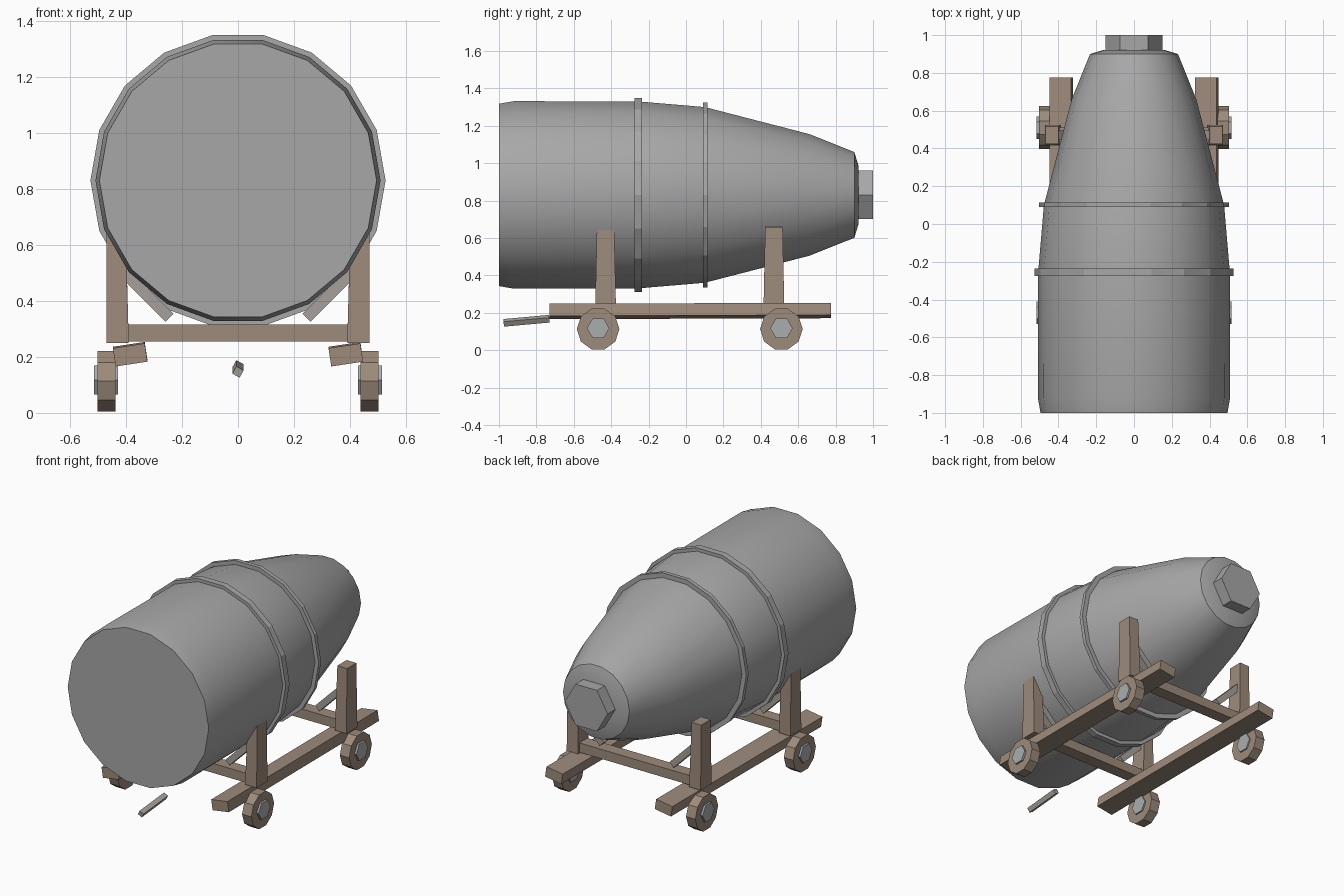
import bpy, bmesh, math
from mathutils import Vector, Matrix

cube = bpy.data.objects.get("Cube")
if cube:
    bpy.data.objects.remove(cube, do_unlink=True)

AXIS_Z = 0.83  # height of the barrel axis


def material(name, rgb):
    m = bpy.data.materials.new(name)
    m.use_nodes = True
    m.diffuse_color = (*rgb, 1)
    m.node_tree.nodes["Principled BSDF"].inputs["Base Color"].default_value = (*rgb, 1)
    return m


steel = material("steel grey", (0.39, 0.39, 0.39))
wood = material("weathered wood", (0.34, 0.26, 0.20))
hub_metal = material("hub metal", (0.40, 0.42, 0.43))
bar_metal = material("pale timber", (0.38, 0.35, 0.32))


def finish(name, bm, mat, smooth=False):
    bmesh.ops.recalc_face_normals(bm, faces=bm.faces)
    me = bpy.data.meshes.new(name)
    bm.to_mesh(me)
    bm.free()
    me.materials.append(mat)
    ob = bpy.data.objects.new(name, me)
    bpy.context.collection.objects.link(ob)
    if smooth:
        bpy.ops.object.select_all(action='DESELECT')
        ob.select_set(True)
        bpy.context.view_layer.objects.active = ob
        bpy.ops.object.shade_smooth_by_angle(angle=math.radians(28))
    return ob


def lathe(name, profile, sides, mat, smooth=False):
    """Closed solid turned around the barrel axis from (y, radius) pairs."""
    bm = bmesh.new()
    rings = []
    for y, r in profile:
        angles = [2 * math.pi * i / sides for i in range(sides)]
        rings.append([bm.verts.new((r * math.cos(a), y, AXIS_Z + r * math.sin(a))) for a in angles])
    for a, b in zip(rings, rings[1:]):
        for i in range(sides):
            j = (i + 1) % sides
            bm.faces.new((a[i], a[j], b[j], b[i]))
    bm.faces.new(rings[0])
    bm.faces.new(rings[-1])
    return finish(name, bm, mat, smooth)


def beam(name, a, b, width, depth, mat, taper=1.0, roll=0.0):
    """Square timber running from point a to point b."""
    a, b = Vector(a), Vector(b)
    d = b - a
    bm = bmesh.new()
    bmesh.ops.create_cube(bm, size=1)
    for v in bm.verts:
        s = taper if v.co.z > 0 else 1
        v.co = Vector((v.co.x * width * s, v.co.y * depth * s, v.co.z * d.length))
    # local x stays level, so width is the sideways size
    z = d.normalized()
    ref = Vector((0, 1, 0)) if abs(z.y) < 0.9 else Vector((0, 0, 1))
    x = ref.cross(z).normalized()
    y = z.cross(x)
    rot = Matrix((x, y, z)).transposed().to_4x4()
    bm.transform(Matrix.Translation((a + b) / 2) @ rot @ Matrix.Rotation(roll, 4, 'Z'))
    return finish(name, bm, mat)


def disc(name, centre, radius, width, sides, mat, turn):
    bm = bmesh.new()
    bmesh.ops.create_cone(bm, cap_ends=True, segments=sides, radius1=radius,
                          radius2=radius, depth=width)
    bm.transform(Matrix.Translation(centre) @ Matrix.Rotation(turn, 4, 'X')
                 @ Matrix.Rotation(math.pi / 2, 4, 'Y'))
    return finish(name, bm, mat)


# Barrel with tapered nose, neck and two hoops
lathe("barrel", [(-1, 0.495), (-0.92, 0.509), (-0.25, 0.507), (0.1, 0.477),
                 (0.66, 0.33), (0.9, 0.233), (0.922, 0.16)], 18, steel, True)
lathe("neck", [(0.9, 0.15), (1, 0.15)], 6, steel)
lathe("wide_hoop", [(-0.275, 0.527), (-0.235, 0.527)], 18, steel)
lathe("narrow_hoop", [(0.09, 0.503), (0.115, 0.503)], 18, steel)

# Cradle: crossbeams, posts, braces, rails and wheels
for end, y, wheel_y, top in (("front", -0.43, -0.47, 0.645), ("back", 0.47, 0.51, 0.66)):
    beam(end + "_crossbeam", (-0.46, y, 0.285), (0.46, y, 0.285), 0.06, 0.08, wood)
    for side, s in (("left", 1), ("right", -1)):
        tag = f"{end}_{side}_"
        beam(tag + "post", (s * 0.43, y, 0.25), (s * 0.435, y, top), 0.08, 0.11, wood, 0.85)
        beam(tag + "brace", (s * 0.41, y, 0.505), (s * 0.245, y, 0.34), 0.04, 0.05, bar_metal)
        disc(tag + "wheel", (s * 0.47, wheel_y, 0.113), 0.114, 0.065, 10, wood, 0)
        disc(tag + "hub", (s * 0.472, wheel_y, 0.117), 0.06, 0.086, 6, hub_metal, 0)

for side, s in (("left", 1), ("right", -1)):
    beam(side + "_rail", (s * 0.385, -0.73, 0.207), (s * 0.385, 0.775, 0.212),
         0.115, 0.066, wood, roll=-0.15)

# Loose drawbar ahead of the cradle
beam("drawbar", (0, -0.975, 0.146), (0, -0.73, 0.168), 0.03, 0.03, bar_metal, roll=0.5)
